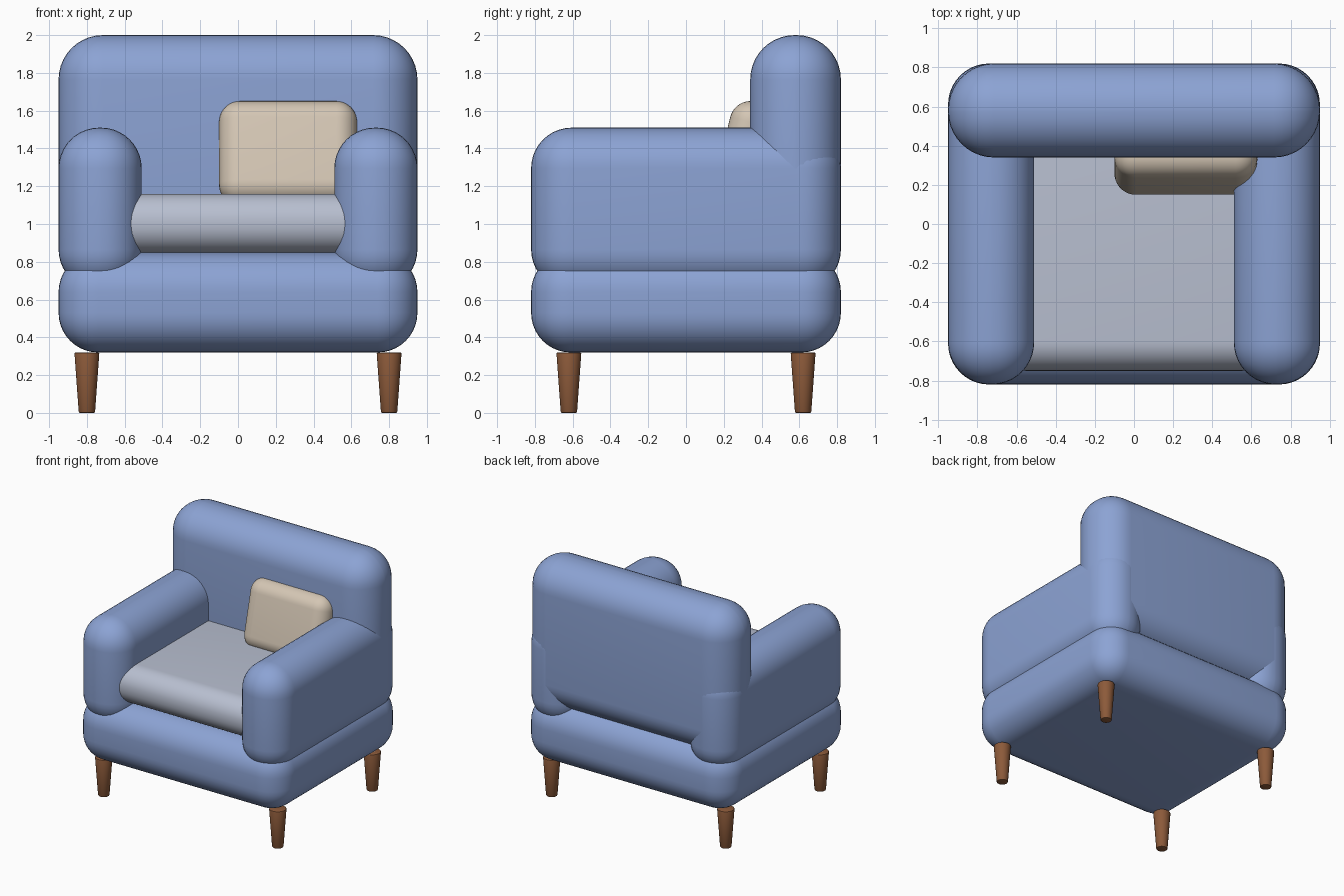
import bpy, bmesh, math
from mathutils import Matrix, Vector

cube = bpy.data.objects.get("Cube")
if cube:
    bpy.data.objects.remove(cube, do_unlink=True)


def material(name, rgb, roughness=0.8):
    m = bpy.data.materials.new(name)
    m.use_nodes = True
    m.diffuse_color = (*rgb, 1)
    bsdf = next(n for n in m.node_tree.nodes if n.type == 'BSDF_PRINCIPLED')
    bsdf.inputs["Base Color"].default_value = (*rgb, 1)
    bsdf.inputs["Roughness"].default_value = roughness
    return m


BLUE = material("blue fabric", (0.262, 0.366, 0.658))
GREY = material("pale grey fabric", (0.479, 0.521, 0.631))
BEIGE = material("beige fabric", (0.658, 0.565, 0.456))
WOOD = material("brown wood", (0.262, 0.102, 0.042), 0.5)


def finish(bm, name, mat):
    """Turn a bmesh into a smooth-shaded object with one material."""
    me = bpy.data.meshes.new(name)
    bm.to_mesh(me)
    bm.free()
    me.materials.append(mat)
    ob = bpy.data.objects.new(name, me)
    bpy.context.collection.objects.link(ob)
    bpy.ops.object.select_all(action='DESELECT')
    ob.select_set(True)
    bpy.context.view_layer.objects.active = ob
    bpy.ops.object.shade_smooth_by_angle(angle=math.radians(35))
    return ob


def padded_box(name, mat, lo, hi, radius):
    """Upholstered block between two corners with fully rounded edges."""
    lo, hi = Vector(lo), Vector(hi)
    bm = bmesh.new()
    bmesh.ops.create_cube(bm, size=1)
    bmesh.ops.scale(bm, vec=hi - lo, verts=bm.verts)
    bmesh.ops.bevel(bm, geom=bm.edges[:], offset=radius, segments=10,
                    profile=0.5, affect='EDGES')
    ob = finish(bm, name, mat)
    ob.location = (lo + hi) / 2
    return ob


def leg(name, x, y):
    """Tapered round leg with slightly eased ends."""
    bm = bmesh.new()
    bmesh.ops.create_cone(bm, cap_ends=True, segments=32, radius1=0.043,
                          radius2=0.066, depth=0.32,
                          matrix=Matrix.Translation((0, 0, 0.16)))
    rims = [e for e in bm.edges if abs(e.verts[0].co.z - e.verts[1].co.z) < 1e-4]
    bmesh.ops.bevel(bm, geom=rims, offset=0.007, segments=2,
                    profile=0.5, affect='EDGES')
    finish(bm, name, WOOD).location = (x, y, 0)


# Upholstered frame
padded_box("base", BLUE, (-0.95, -0.82, 0.32), (0.95, 0.82, 0.85), 0.21)
padded_box("backrest", BLUE, (-0.95, 0.34, 0.78), (0.95, 0.82, 2.0), 0.235)
for side, s in (("left", 1), ("right", -1)):
    x0, x1 = sorted((s * 0.51, s * 0.95))
    padded_box(side + "_arm", BLUE, (x0, -0.82, 0.65), (x1, 0.82, 1.51), 0.215)

# Loose cushions
padded_box("seat_cushion", GREY, (-0.7, -0.75, 0.845), (0.7, 0.5, 1.16), 0.15)
pillow = padded_box("throw_pillow", BEIGE, (-0.10, 0.19, 1.093), (0.63, 0.43, 1.653), 0.11)
pillow.rotation_euler.x = math.radians(-14)

# Legs
for side, x in (("left", 0.8), ("right", -0.8)):
    for end, y in (("front", -0.62), ("back", 0.62)):
        leg(f"{end}_{side}_leg", x, y)
